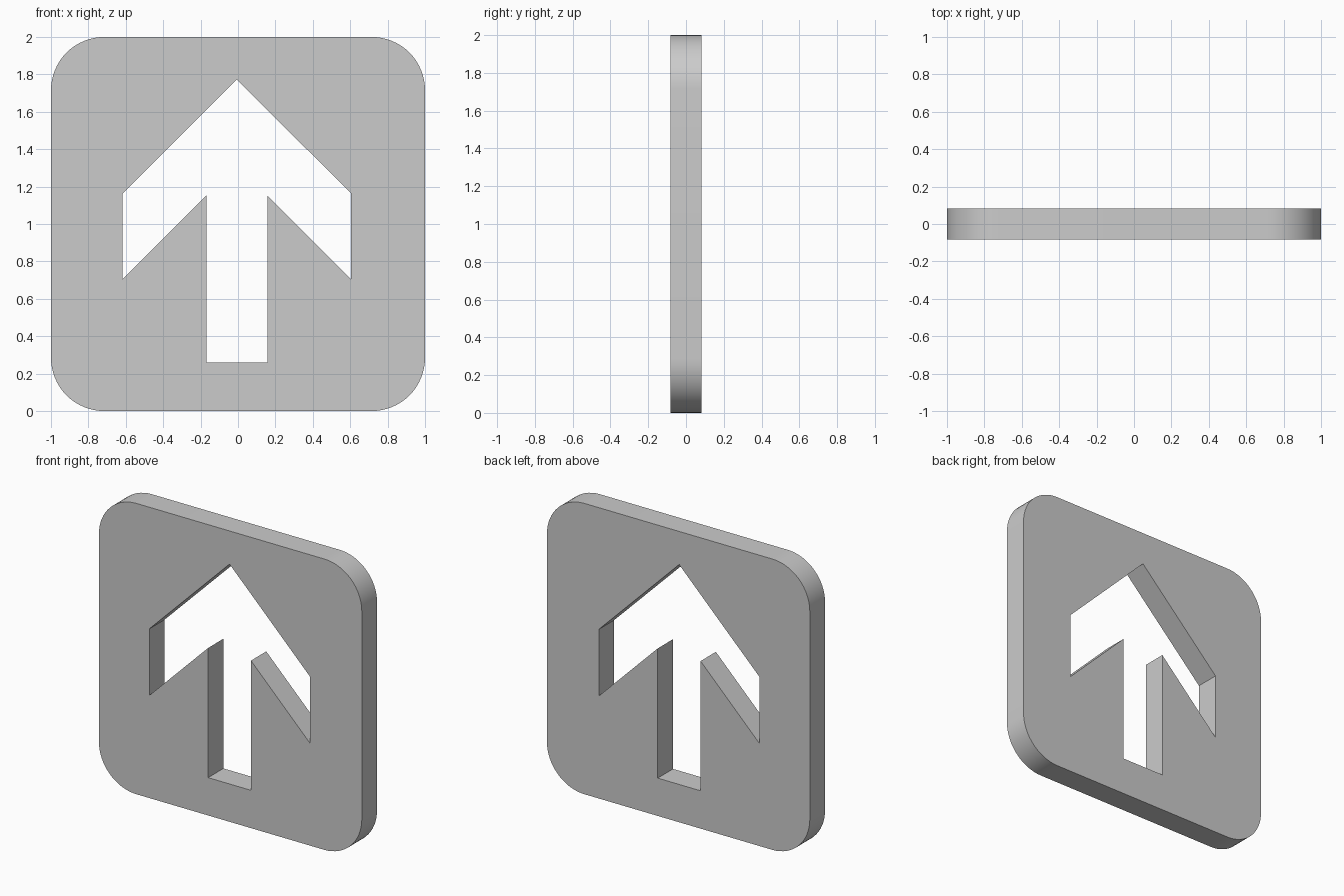
import bpy, bmesh, math
from mathutils import Vector

if "Cube" in bpy.data.objects:
    bpy.data.objects.remove(bpy.data.objects["Cube"])

HALF = 0.083       # half thickness of the plate
RADIUS = 0.285     # corner radius
STEPS = 16         # segments per rounded corner


def rounded_square(half, radius, cz):
    pts = []
    inner = half - radius
    for i, (sx, sz) in enumerate([(1, 1), (-1, 1), (-1, -1), (1, -1)]):
        for k in range(STEPS + 1):
            a = math.pi / 2 * (i + k / STEPS)
            pts.append((sx * inner + radius * math.cos(a),
                        cz + sz * inner + radius * math.sin(a)))
    return pts


def arrow(cx):
    # Right half from the tip down to the foot, then mirrored
    right = [(0.611, 1.163), (0.611, 0.705), (0.163, 1.152), (0.163, 0.26)]
    left = [(-x, z) for x, z in reversed(right)]
    return [(cx + x, z) for x, z in [(0, 1.772)] + right + left]


def add_loop(bm, pts):
    verts = [bm.verts.new((x, -HALF, z)) for x, z in pts]
    return [bm.edges.new((v, verts[(i + 1) % len(verts)])) for i, v in enumerate(verts)]


# Plate face with the arrow opening, extruded to full thickness
bm = bmesh.new()
edges = add_loop(bm, rounded_square(1.0, RADIUS, 1.0)) + add_loop(bm, arrow(-0.006))
bmesh.ops.triangle_fill(bm, use_beauty=True, use_dissolve=False,
                        edges=edges, normal=Vector((0, -1, 0)))
ext = bmesh.ops.extrude_face_region(bm, geom=bm.faces[:], use_keep_orig=True)
moved = [g for g in ext["geom"] if isinstance(g, bmesh.types.BMVert)]
bmesh.ops.translate(bm, verts=moved, vec=(0, 2 * HALF, 0))
bmesh.ops.recalc_face_normals(bm, faces=bm.faces[:])

mesh = bpy.data.meshes.new("arrow_plate")
bm.to_mesh(mesh)
bm.free()
plate = bpy.data.objects.new("arrow_plate", mesh)
bpy.context.collection.objects.link(plate)

# Smooth rounded corners, sharp rims
bpy.context.view_layer.objects.active = plate
plate.select_set(True)
bpy.ops.object.shade_smooth_by_angle(angle=math.radians(30))
